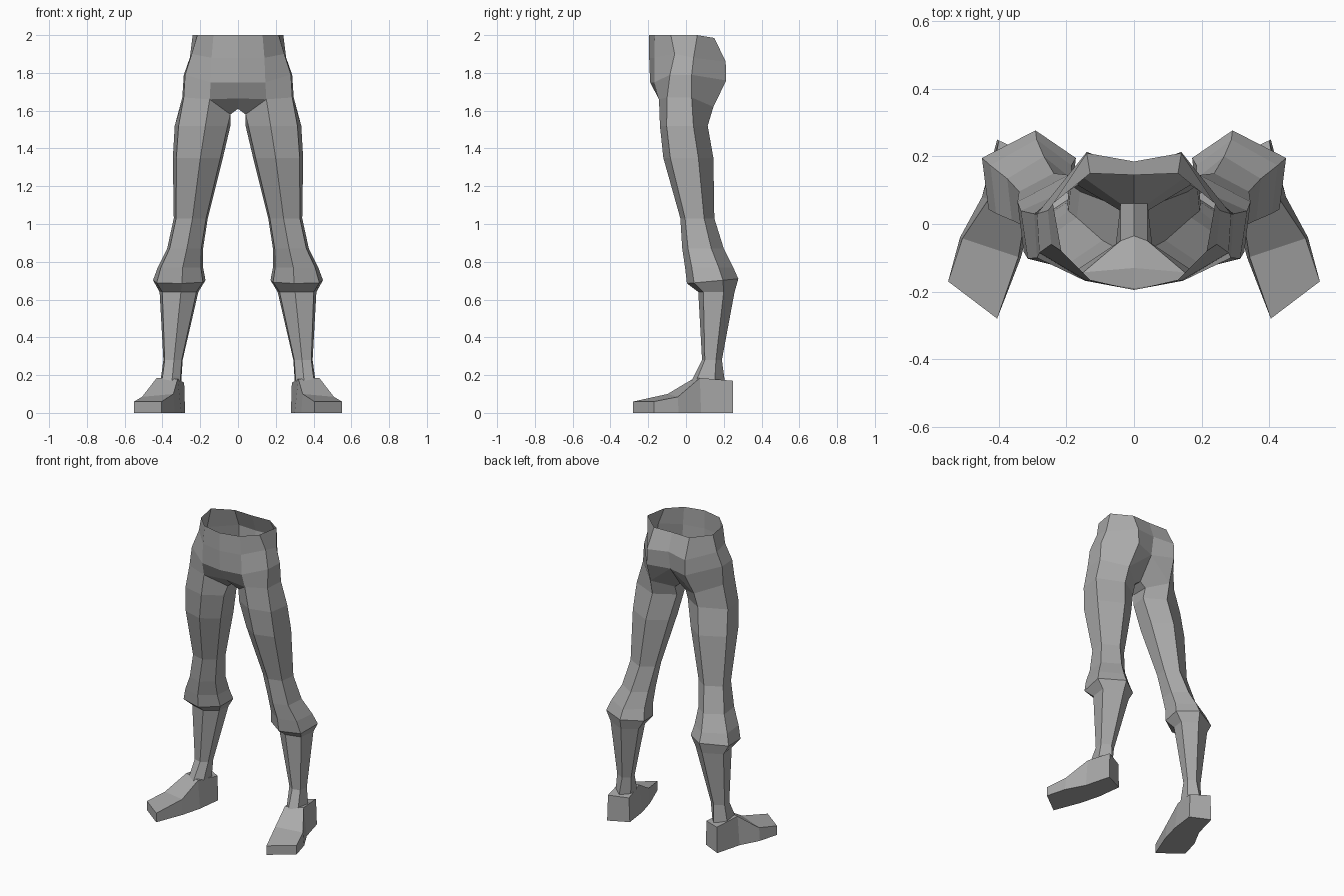
import bpy, bmesh
from mathutils import Vector

if "Cube" in bpy.data.objects:
    bpy.data.objects.remove(bpy.data.objects["Cube"])

# six-sided leg section in a unit box: front-inner, front-outer, back-outer, back, back-inner, inner
HEX = [(.45, 0), (.93, .14), (1, .7), (.43, 1), (0, .7), (.05, .27)]

grey = bpy.data.materials.new("dark_grey")
grey.diffuse_color = (.4, .4, .4, 1)
grey.use_nodes = True
grey.node_tree.nodes["Principled BSDF"].inputs["Base Color"].default_value = grey.diffuse_color


def section(z, x0, x1, y0, y1, tilt=0):
    return [Vector((x0 + (x1 - x0) * u, y0 + (y1 - y0) * v, z + tilt * v)) for u, v in HEX]


def loft(bm, rings, closed):
    for a, b in zip(rings, rings[1:]):
        n = len(a)
        for i in range(n if closed else n - 1):
            j = (i + 1) % n
            bm.faces.new((a[i], a[j], b[j], b[i]))


def verts(bm, points):
    return [bm.verts.new(p) for p in points]


def finish(bm, name):
    # right half is modelled, the left half is mirrored
    bmesh.ops.recalc_face_normals(bm, faces=bm.faces)
    mesh = bpy.data.meshes.new(name)
    bm.to_mesh(mesh)
    bm.free()
    mesh.materials.append(grey)
    ob = bpy.data.objects.new(name, mesh)
    bpy.context.collection.objects.link(ob)
    mod = ob.modifiers.new("mirror", 'MIRROR')
    mod.merge_threshold = .001


# trousers: open-topped pelvis half rings, front centre round to back centre
bm = bmesh.new()
pelvis = [verts(bm, r) for r in (
    [(0, -.195, 2), (.13, -.165, 2), (.215, -.08, 2), (.24, .06, 2), (.13, .15, 1.985), (0, .145, 1.985)],
    [(0, -.195, 1.88), (.14, -.168, 1.88), (.245, -.06, 1.9), (.255, .04, 1.88), (.14, .21, 1.86), (0, .185, 1.87)],
    [(0, -.19, 1.75), (.145, -.168, 1.75), (.28, -.085, 1.79), (.287, .03, 1.79), (.14, .213, 1.76), (0, .165, 1.75)])]
loft(bm, pelvis, False)

# trouser legs
top = verts(bm, [(.15, -.143, 1.66), (.287, -.1, 1.67), (.295, .03, 1.67),
                 (.16, .145, 1.62), (.04, .06, 1.58), (.04, -.05, 1.58)])
LEG = [(1.52, .04, .335, -.138, .115), (1.35, .08, .345, -.12, .145),
       (1.03, .16, .34, -.03, .15), (.87, .185, .375, -.02, .20),
       (.77, .185, .425, -.005, .25), (.685, .172, .45, .005, .277, .025),
       (.64, .21, .415, .065, .257)]
loft(bm, [top] + [verts(bm, section(*r)) for r in LEG], True)

# join pelvis to leg, with the front panel and crotch strip
low = pelvis[-1]
c2, d1, d2 = verts(bm, [(0, -.13, 1.665), (0, -.035, 1.61), (0, .06, 1.61)])
for i in range(3):
    bm.faces.new((low[i + 1], low[i + 2], top[i + 1], top[i]))
for f in ((low[0], low[1], top[0], c2), (c2, top[0], top[5], d1), (d1, top[5], top[4], d2),
          (d2, top[4], top[3], low[5]), (low[5], top[3], low[4])):
    bm.faces.new(f)
finish(bm, "trousers")

# shins
bm = bmesh.new()
SHIN = [(.64, .21, .415, .065, .257), (.28, .293, .395, .085, .19), (.17, .30, .41, .03, .205)]
loft(bm, [verts(bm, section(*r)) for r in SHIN], True)
finish(bm, "shins")

# shoes: stations from toe to heel (inner xy, outer xy, inner top z, outer top z, top inset)
bm = bmesh.new()
SHOE = [((.405, -.28), (.55, -.17), .06, .06, 0), ((.335, -.1), (.515, -.04), .1, .085, .04),
        ((.30, .03), (.45, .08), .18, .185, .13), ((.28, .19), (.405, .25), .16, .17, .04)]
rings = []
for a, b, za, zb, t in SHOE:
    a, b = Vector(a), Vector(b)
    ta, tb = a.lerp(b, t), b.lerp(a, t)
    rings.append(verts(bm, [(*a, 0), (*b, 0), (*tb, zb), (*ta, za)]))
loft(bm, rings, True)
bm.faces.new(rings[0])
bm.faces.new(rings[-1])
finish(bm, "shoes")
